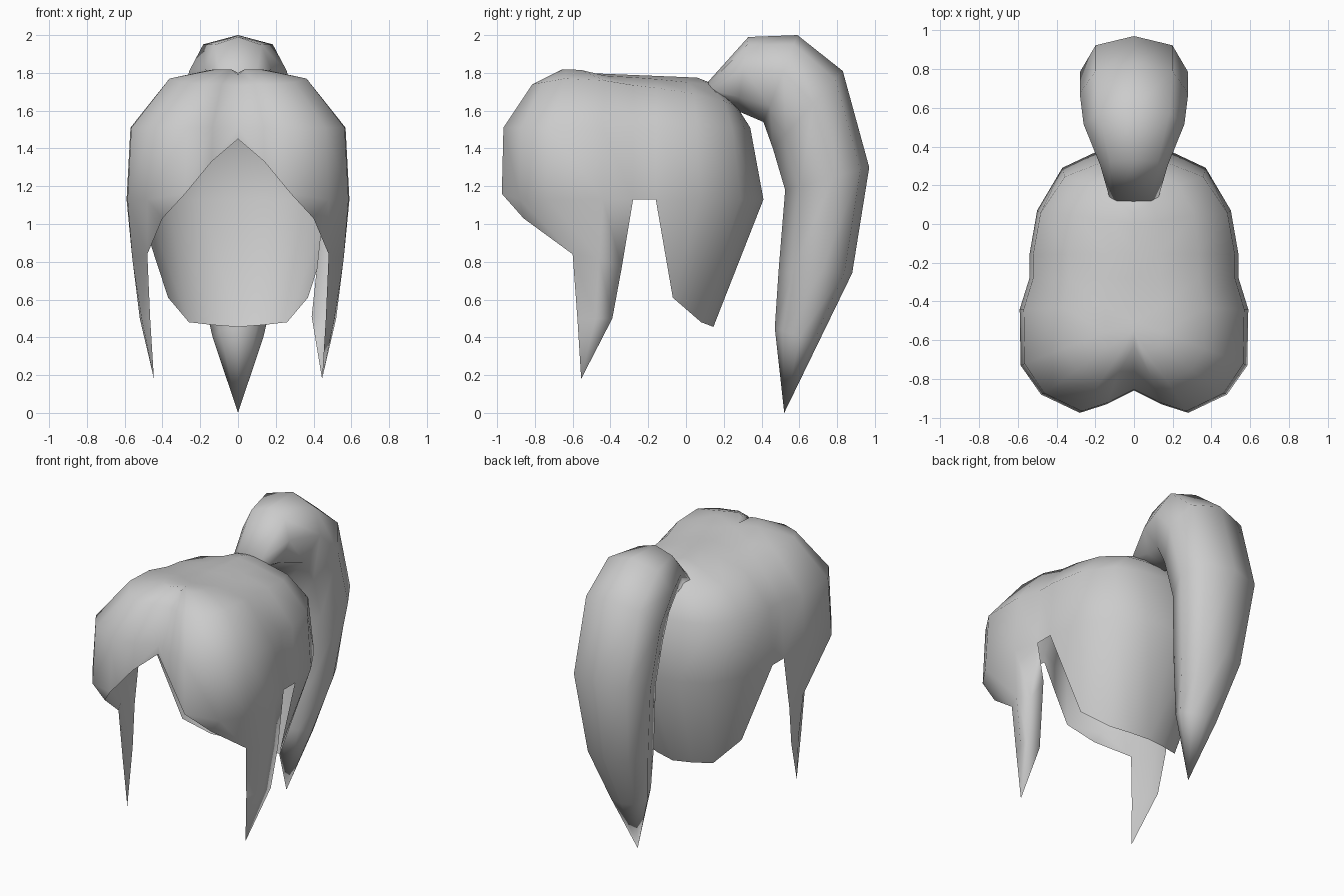
import bpy, bmesh, math

cube = bpy.data.objects.get("Cube")
if cube:
    bpy.data.objects.remove(cube)

mat = bpy.data.materials.new("hair_grey")
mat.use_nodes = True
GREY = (0.6, 0.6, 0.6, 1)
mat.diffuse_color = GREY
mat.node_tree.nodes["Principled BSDF"].inputs["Base Color"].default_value = GREY


class Builder:
    """Collects faces, sharing vertices that lie at the same place."""

    def __init__(self):
        self.bm = bmesh.new()
        self.verts = {}

    def vert(self, p):
        key = tuple(round(c, 4) for c in p)
        if key not in self.verts:
            self.verts[key] = self.bm.verts.new(p)
        return self.verts[key]

    def face(self, *points):
        vs = list(dict.fromkeys(self.vert(p) for p in points))
        if len(vs) > 2 and not self.bm.faces.get(vs):
            self.bm.faces.new(vs)

    def finish(self, name):
        bmesh.ops.recalc_face_normals(self.bm, faces=self.bm.faces[:])
        mesh = bpy.data.meshes.new(name)
        self.bm.to_mesh(mesh)
        self.bm.free()
        obj = bpy.data.objects.new(name, mesh)
        bpy.context.collection.objects.link(obj)
        mesh.materials.append(mat)
        for poly in mesh.polygons:
            poly.use_smooth = True
        return obj


# Half of the cap, front centre round to back centre:
# widest outline x, y | crown line y | shoulder z | hem x, y, z
COLUMNS = [
    (0.00, -0.86, -0.55, 1.73, 0.00, -0.86, 1.45),
    (0.14, -0.93, -0.55, 1.74, 0.14, -0.93, 1.33),
    (0.28, -0.975, -0.55, 1.74, 0.28, -0.975, 1.16),
    (0.48, -0.88, -0.55, 1.75, 0.40, -0.86, 1.03),
    (0.585, -0.73, -0.50, 1.77, 0.48, -0.60, 0.84),
    (0.59, -0.44, -0.42, 1.76, 0.56, -0.46, 0.82),
    (0.54, -0.28, -0.28, 1.735, 0.54, -0.34, 0.77),
    (0.54, -0.16, -0.15, 1.72, 0.54, -0.16, 1.13),
    (0.50, 0.07, 0.00, 1.69, 0.37, -0.07, 0.61),
    (0.37, 0.29, 0.06, 1.65, 0.26, 0.08, 0.48),
    (0.20, 0.37, 0.06, 1.63, 0.13, 0.12, 0.465),
    (0.00, 0.41, 0.06, 1.61, 0.00, 0.145, 0.455),
]
GAP = 6  # opening between the side strand and the back panel


def cap_column(col, side):
    px, py, ry, z1, hx, hy, hz = col
    back = (ry + 0.55) / 0.61
    z0 = 1.80 - 0.025 * back
    if back > 0.2:
        z_half = z0 - 0.01 - 0.025 * back ** 3
    else:
        z_half = z0 + (0.018 if px > 0 else -0.01)
    # x scale, y scale and height of each row
    rows = [(0, 0, z0), (0.25, 0.25, z_half), (0.62, 0.62, z1),
            (0.965, 0.98 - 0.18 * back, 1.51), (1, 1, max(1.13, hz))]
    pts = [(side * px * sx, ry + (py - ry) * sy, z) for sx, sy, z in rows]
    return pts + [(side * hx, hy, hz)]


# Hair cap with the pointed side strands
cap = Builder()
for side in (1, -1):
    cols = [cap_column(c, side) for c in COLUMNS]
    for i in range(len(cols) - 1):
        a, b = cols[i], cols[i + 1]
        for r in range(5):
            if i == GAP and r == 4:
                continue
            cap.face(a[r], b[r], b[r + 1], a[r + 1])
    upper = [cols[i][5] for i in (4, 5, 6)]
    lower = [(side * x, y, 0.50) for x, y in ((0.465, -0.575), (0.51, -0.48), (0.52, -0.39))]
    tip = (side * 0.445, -0.555, 0.18)
    for k in range(2):
        cap.face(upper[k], upper[k + 1], lower[k + 1], lower[k])
        cap.face(lower[k], lower[k + 1], tip)
    if side > 0:
        # Inward fold along the rear of the left strand
        fold_top, fold_low = (0.435, -0.35, 0.93), (0.39, -0.44, 0.51)
        cap.face(cols[GAP][4], upper[2], fold_top)
        cap.face(upper[2], lower[2], fold_low, fold_top)
        cap.face(lower[2], tip, fold_low)
cap.finish("hair_cap")

# Ponytail sections: outer y, z | inner y, z | half width
SECTIONS = [
    (0.11, 1.745, 0.16, 1.66, 0.125),
    (0.33, 1.99, 0.27, 1.60, 0.175),
    (0.59, 2.00, 0.41, 1.54, 0.26),
    (0.83, 1.81, 0.46, 1.40, 0.28),
    (0.97, 1.30, 0.525, 1.18, 0.28),
    (0.88, 0.74, 0.49, 0.75, 0.215),
    (0.70, 0.37, 0.47, 0.45, 0.135),
]
SIDES = 8


def ring(oy, oz, iy, iz, w):
    pts = []
    for k in range(SIDES):
        a = math.tau * k / SIDES
        t = 0.5 + 0.5 * math.cos(a) + 0.08 * math.sin(a) ** 2
        pts.append((w * math.sin(a), iy + (oy - iy) * t, iz + (oz - iz) * t))
    return pts


tail = Builder()
rings = [ring(*s) for s in SECTIONS] + [[(0, 0.52, 0.0)] * SIDES]
tail.face(*rings[0])
for a, b in zip(rings, rings[1:]):
    for k in range(SIDES):
        n = (k + 1) % SIDES
        tail.face(a[k], a[n], b[n], b[k])
tail.finish("ponytail")
